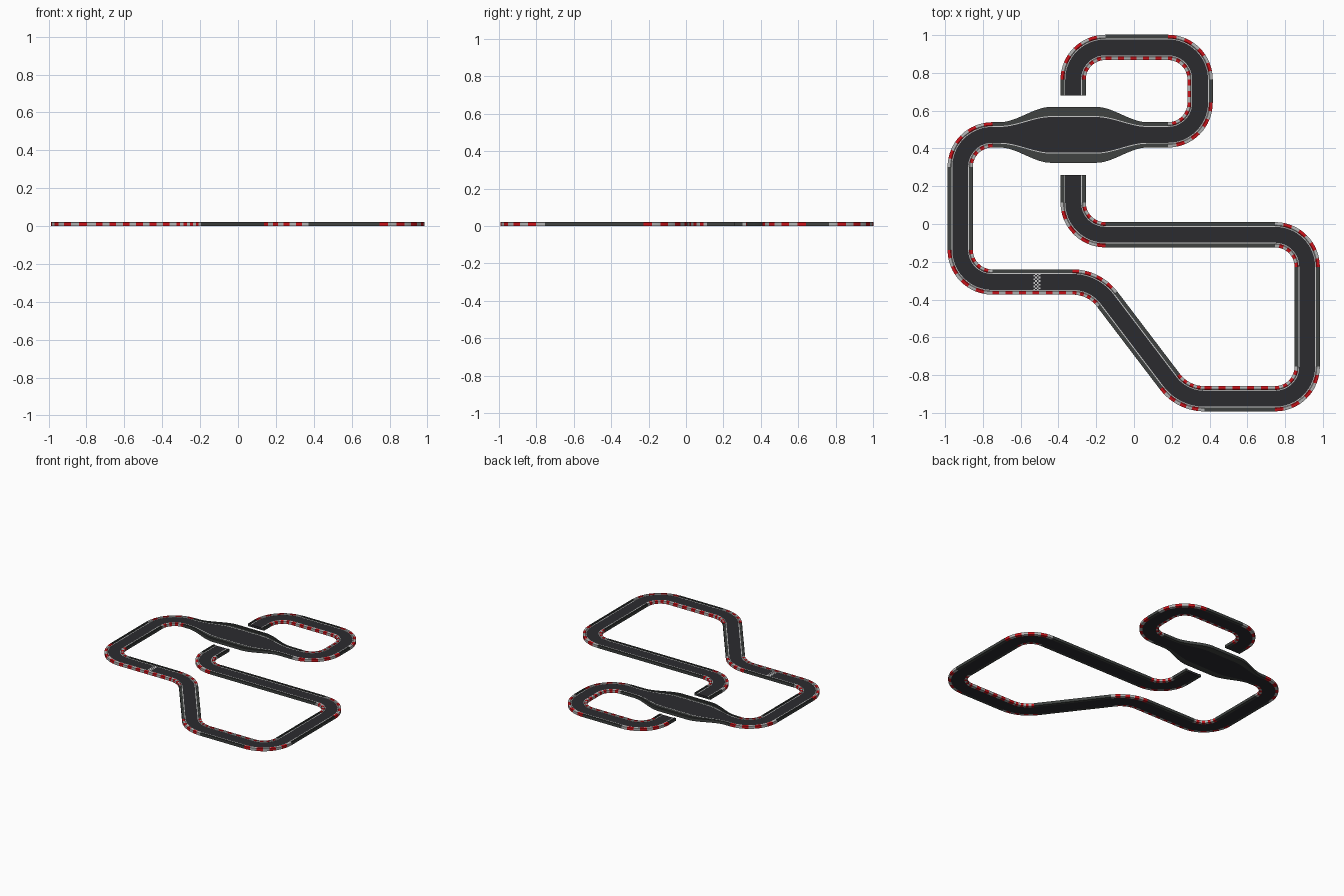
import bpy, bmesh, math
from mathutils import Vector

if "Cube" in bpy.data.objects:
    bpy.data.objects.remove(bpy.data.objects["Cube"])

def material(name, r, g, b):
    m = bpy.data.materials.new(name)
    m.diffuse_color = (r, g, b, 1)
    m.use_nodes = True
    m.node_tree.nodes["Principled BSDF"].inputs["Base Color"].default_value = m.diffuse_color
    return m

ASPHALT = material("asphalt", 0.024, 0.024, 0.028)
EDGE = material("edge_grey", 0.05, 0.055, 0.052)
RED = material("kerb_red", 0.6, 0.006, 0.01)
PALE = material("kerb_pale", 0.45, 0.45, 0.45)
WHITE = material("line_white", 0.6, 0.6, 0.6)

ROAD_Z, TOP_Z = 0.017, 0.021
HALF, SHOULDER = 0.067, 0.02
WIDE_STRAIGHT = 3

# Centreline: corner x, y and bend radius
corners = [(-.322, .68, 0), (-.322, .935, .17), (.35, .935, .17), (.35, .472, .17),
           (-.92, .472, .17), (-.92, -.307, .17), (-.211, -.307, .23), (.259, -.925, .23),
           (.917, -.925, .17), (.917, -.057, .17), (-.322, -.057, .17), (-.322, .26, 0)]

samples = []   # (point, left normal, half width, shoulder width)
tags = []      # piece each interval belongs to

def add_sample(p, d, straight=None):
    half, edge = HALF, SHOULDER
    if straight == WIDE_STRAIGHT:
        t = max(0, min(1, (0.39 - abs(p.x + 0.32)) / 0.27))
        t = t * t * (3 - 2 * t)
        half, edge = HALF + 0.081 * t, SHOULDER + 0.029 * t
    samples.append((p.copy(), Vector((-d.y, d.x)), half, edge))

pts = [Vector(c[:2]) for c in corners]
start = pts[0]
add_sample(start, (pts[1] - pts[0]).normalized())
for i in range(len(pts) - 1):
    d = (pts[i + 1] - pts[i]).normalized()
    last = i == len(pts) - 2
    turn, cut = 0, 0
    if not last:
        d2 = (pts[i + 2] - pts[i + 1]).normalized()
        turn = math.atan2(d.x * d2.y - d.y * d2.x, d.dot(d2))
        cut = corners[i + 1][2] * math.tan(abs(turn) / 2)
    end = pts[i + 1] - d * cut
    n = 4 * max(1, round((end - start).length / 0.068))
    for k in range(1, n + 1):
        add_sample(start.lerp(end, k / n), d, i)
        tags.append(("straight", i))
    if not last:
        s = math.copysign(1, turn)
        r = corners[i + 1][2]
        normal = Vector((-d.y, d.x)) * s
        centre = end + normal * r
        for k in range(1, 17):
            a = abs(turn) * k / 16
            p = centre - normal * r * math.cos(a) + d * r * math.sin(a)
            add_sample(p, d * math.cos(a) + normal * math.sin(a))
            tags.append(("bend", i))
        start = p

def sweep(name, first, last, profile, mats):
    """Sweep a closed profile (half, shoulder) -> [(offset, z)] along samples."""
    bm = bmesh.new()
    rings = []
    for p, nrm, half, edge in samples[first:last + 1]:
        rings.append([bm.verts.new((*(p + nrm * o), z)) for o, z in profile(half, edge)])
    m = len(rings[0])
    for k in range(len(rings) - 1):
        for j in range(m):
            q = (j + 1) % m
            f = bm.faces.new((rings[k][j], rings[k][q], rings[k + 1][q], rings[k + 1][j]))
            f.material_index = ((first + k) // 2) % len(mats)
    bm.faces.new(rings[0])
    bm.faces.new(rings[-1]).material_index = ((last - 1) // 2) % len(mats)
    bmesh.ops.recalc_face_normals(bm, faces=bm.faces)
    return finish(name, bm, mats)

def finish(name, bm, mats):
    me = bpy.data.meshes.new(name)
    bm.to_mesh(me)
    bm.free()
    for mt in mats:
        me.materials.append(mt)
    ob = bpy.data.objects.new(name, me)
    bpy.context.collection.objects.link(ob)
    bpy.ops.object.select_all(action='DESELECT')
    ob.select_set(True)
    bpy.context.view_layer.objects.active = ob
    bpy.ops.object.shade_smooth_by_angle(angle=math.radians(30))
    return ob

# Road slab
N = len(tags)
sweep("road", 0, N, lambda h, e: [(e - h, 0), (h - e, 0), (h - e, ROAD_Z), (e - h, ROAD_Z)], [ASPHALT])

def kerb_profile(s):
    return lambda h, e: [(s * o, z) for o, z in
                         [(h - e, 0), (h, 0), (h, TOP_Z - .001), (h - .003, TOP_Z),
                          (h - e + .004, TOP_Z), (h - e, ROAD_Z + .001)]]

def shoulder_profile(s):
    def profile(h, e):
        a = h - e
        pts2 = [(0, 0), (1, 0), (1, TOP_Z), (.8, TOP_Z), (.8, ROAD_Z),
                (.6, ROAD_Z), (.6, TOP_Z), (.4, TOP_Z), (.4, ROAD_Z), (0, ROAD_Z)]
        return [(s * (a + e * t), z) for t, z in pts2]
    return profile

def line_profile(s):
    return lambda h, e: [(s * (h - e + o), z) for o, z in
                         [(-.005, ROAD_Z - .001), (0, ROAD_Z - .001),
                          (0, ROAD_Z + .0005), (-.005, ROAD_Z + .0005)]]

# Edge lines, striped kerbs round the bends, plain ribbed shoulders elsewhere
kerbed_straights = {1: {7}, -1: {1, 2, 5}}
for s, side in ((1, "left"), (-1, "right")):
    sweep(f"{side}_edge_line", 0, N, line_profile(s), [WHITE])
    kerbed = [kind == "bend" or i in kerbed_straights[s] for kind, i in tags]
    first = 0
    for k in range(1, N + 1):
        if k == N or kerbed[k] != kerbed[first]:
            if kerbed[first]:
                sweep(f"{side}_kerb", first, k, kerb_profile(s), [RED, PALE])
            else:
                sweep(f"{side}_shoulder", first, k, shoulder_profile(s), [EDGE])
            first = k

# Chequered start line
bm = bmesh.new()
cell = 0.0094
for c in range(4):
    for r in range(10):
        if (c + r) % 2 == 0:
            x, y = -0.533 + c * cell, -0.307 + (r - 5) * cell
            z = ROAD_Z + .0008
            bm.faces.new([bm.verts.new(v) for v in
                          [(x, y, z), (x + cell, y, z), (x + cell, y + cell, z), (x, y + cell, z)]])
finish("start_line", bm, [WHITE])
